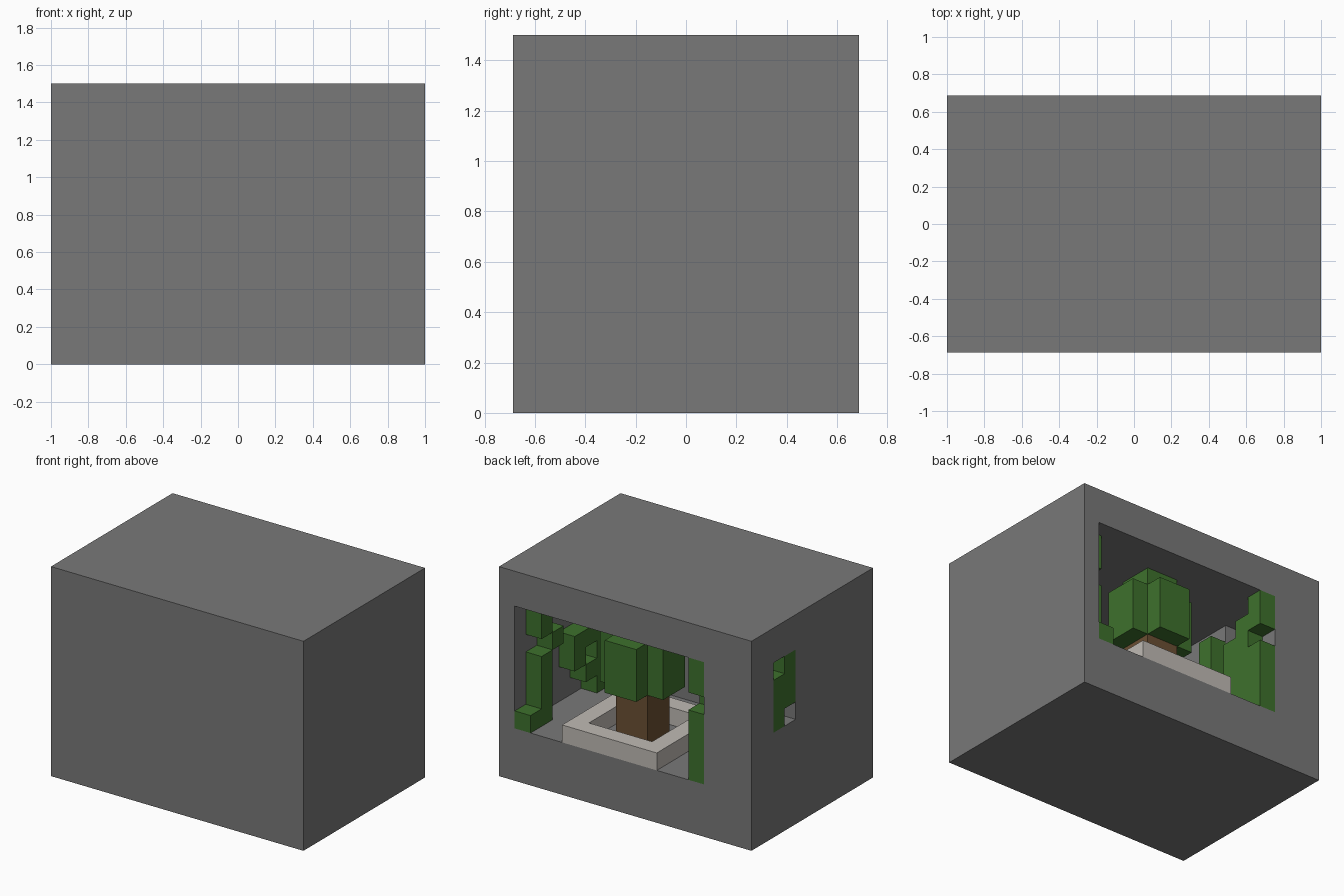
import bpy
import bmesh
from itertools import product
from mathutils import Vector

default_cube = bpy.data.objects.get("Cube")
if default_cube:
    bpy.data.objects.remove(default_cube, do_unlink=True)

CELL = 0.125
SIZE = (16, 11, 12)
ORIGIN = Vector((-SIZE[0] / 2, -SIZE[1] / 2, 0))


def material(name, color):
    mat = bpy.data.materials.new(name)
    mat.use_nodes = True
    mat.diffuse_color = (*color, 1)
    bsdf = next(n for n in mat.node_tree.nodes if n.type == 'BSDF_PRINCIPLED')
    bsdf.inputs["Base Color"].default_value = (*color, 1)
    bsdf.inputs["Roughness"].default_value = 0.9
    return mat


def block(x, y, z):
    """Set of grid cells filling three index ranges."""
    return set(product(range(*x), range(*y), range(*z)))


def build(name, cells, mat):
    """Skin a set of cells with outward faces, then merge flat areas."""
    bm = bmesh.new()
    verts = {}

    def vert(p):
        key = tuple(p)
        if key not in verts:
            verts[key] = bm.verts.new((ORIGIN + Vector(key)) * CELL)
        return verts[key]

    for cell in sorted(cells):
        for axis, side in product(range(3), (0, 1)):
            neighbour = list(cell)
            neighbour[axis] += 1 if side else -1
            if tuple(neighbour) in cells:
                continue
            u, v = (axis + 1) % 3, (axis + 2) % 3
            corners = []
            for du, dv in ((0, 0), (1, 0), (1, 1), (0, 1)):
                p = list(cell)
                p[axis] += side
                p[u] += du
                p[v] += dv
                corners.append(vert(p))
            bm.faces.new(corners if side else corners[::-1])
    bmesh.ops.dissolve_limit(bm, angle_limit=0.01, verts=bm.verts[:], edges=bm.edges[:])
    mesh = bpy.data.meshes.new(name)
    bm.to_mesh(mesh)
    bm.free()
    mesh.materials.append(mat)
    obj = bpy.data.objects.new(name, mesh)
    bpy.context.collection.objects.link(obj)
    return obj


stone = material("grey stone", (0.19, 0.19, 0.19))
leaf = material("leaf green", (0.048, 0.165, 0.026))
bark = material("brown bark", (0.147, 0.080, 0.033))
pale = material("pale stone", (0.527, 0.497, 0.462))

# Solid block with a room open at the back and a side window
room = block((3, 15), (3, 11), (3, 10))
window = block((0, 3), (7, 9), (6, 10))
build("stone_shell", block(*((0, n) for n in SIZE)) - room - window, stone)

# Square planter rim, trunk and leafy crown
build("planter", block((6, 12), (5, 11), (3, 4)) - block((7, 11), (6, 10), (3, 4)), pale)
build("trunk", block((8, 10), (7, 9), (3, 6)), bark)
crown = block((7, 11), (7, 9), (6, 9)) | block((8, 10), (6, 10), (6, 9))
build("crown", crown | block((8, 10), (7, 9), (6, 10)), leaf)


def vine(name, x, strands):
    """Vine one cell thick on a side wall, from (y, bottom, top) strands."""
    cells = set()
    for y, low, high in strands:
        cells |= block((x, x + 1), (y, y + 1), (low, high))
    build(name, cells, leaf)


# Hanging and climbing vines on the two side walls
vine("left_wall_vine", 14, [(10, 3, 4), (9, 3, 7), (9, 8, 10), (8, 7, 8),
                            (6, 5, 7), (5, 4, 5), (5, 6, 7), (4, 3, 7)])
vine("right_wall_vine", 3, [(10, 3, 7), (10, 8, 10), (9, 3, 9), (8, 3, 8), (6, 3, 9)])

# Vine filling part of the side window
vine("window_vine", 0, [(8, 6, 9), (7, 7, 10)])
